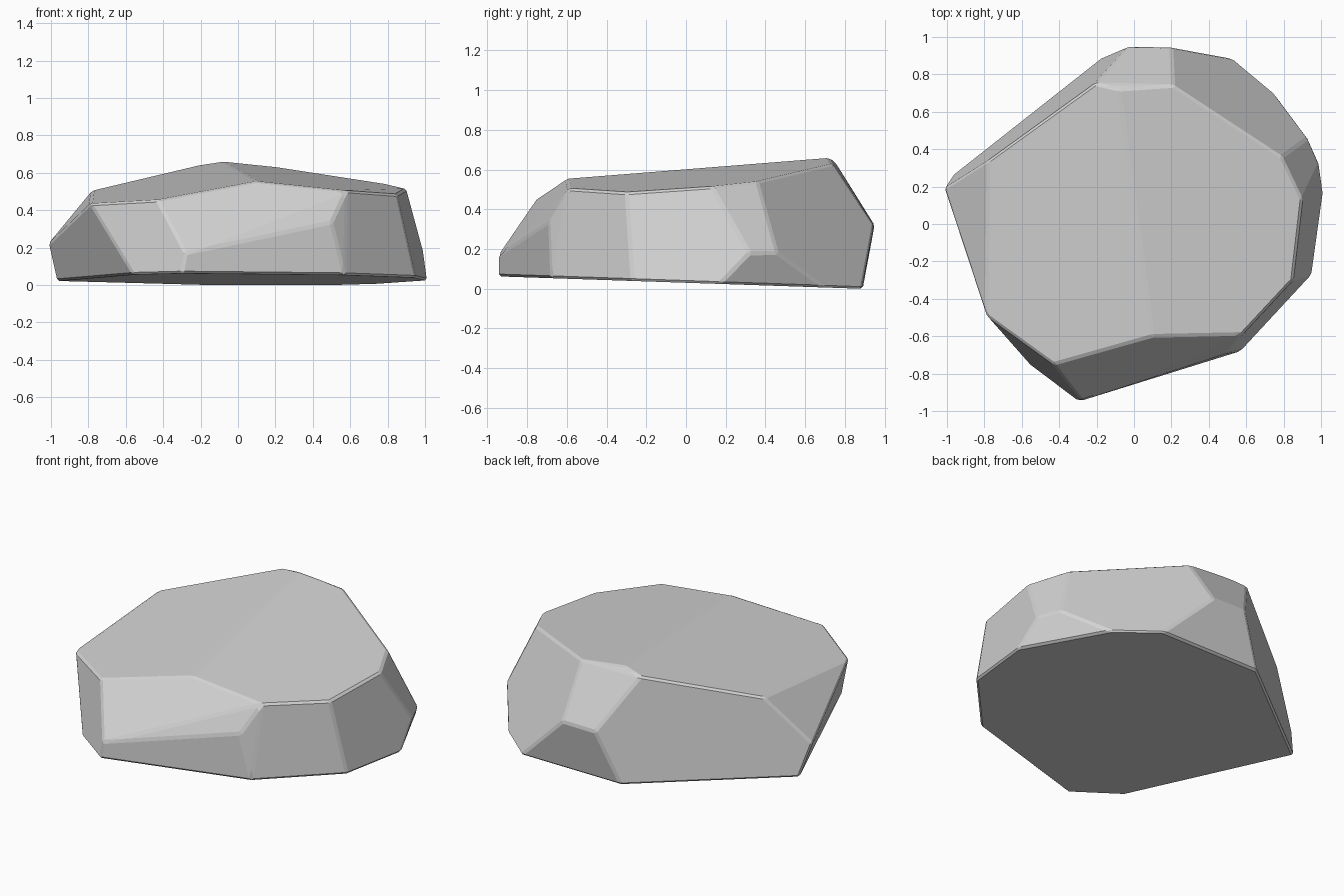
import bpy
import bmesh
import math

cube = bpy.data.objects.get("Cube")
if cube:
    bpy.data.objects.remove(cube, do_unlink=True)

# Stone colour
stone = bpy.data.materials.new("pale stone grey")
stone.use_nodes = True
grey = (0.65, 0.65, 0.65, 1)
stone.diffuse_color = grey
stone.node_tree.nodes["Principled BSDF"].inputs["Base Color"].default_value = grey

# Rim of the gently ridged top
top_rim = [(-.43, -.75, .455), (.1, -.6, .555), (.58, -.59, .505), (.85, -.3, .485),
           (.9, .13, .515), (.79, .36, .54), (.21, .74, .63), (-.08, .72, .66),
           (-.21, .75, .64), (-.78, .34, .505), (-.79, -.49, .435)]
# Corners where the side facets meet
side_corners = [(-.28, -.945, .17), (.5, -.69, .335), (.99, .32, .18), (.93, .46, .18),
                (.2, .945, .32), (-.03, .95, .32), (-1.015, .19, .22)]
# Outline of the sloping underside
base_outline = [(-.3, -.945), (-.56, -.75), (-.97, .26), (-.17, .89), (.53, .885),
                (.75, .7), (1.012, .17), (.95, -.27), (.57, -.68)]
base_rim = [(x, y, .03 - .034 * y) for x, y in base_outline]

# Hull, with nearly coplanar triangles merged into broad facets
bm = bmesh.new()
for p in top_rim + side_corners + base_rim:
    bm.verts.new(p)
bmesh.ops.convex_hull(bm, input=bm.verts[:])
loose = [v for v in bm.verts if not v.link_faces]
bmesh.ops.delete(bm, geom=loose, context="VERTS")
bmesh.ops.dissolve_limit(bm, angle_limit=math.radians(6), verts=bm.verts[:], edges=bm.edges[:])
bmesh.ops.recalc_face_normals(bm, faces=bm.faces[:])

# Narrow worn edges
bmesh.ops.bevel(bm, geom=bm.edges[:], offset=.012, offset_type="OFFSET", segments=1,
                affect="EDGES", profile=.5, clamp_overlap=True)

mesh = bpy.data.meshes.new("boulder")
bm.to_mesh(mesh)
bm.free()
mesh.materials.append(stone)
boulder = bpy.data.objects.new("boulder", mesh)
bpy.context.collection.objects.link(boulder)
